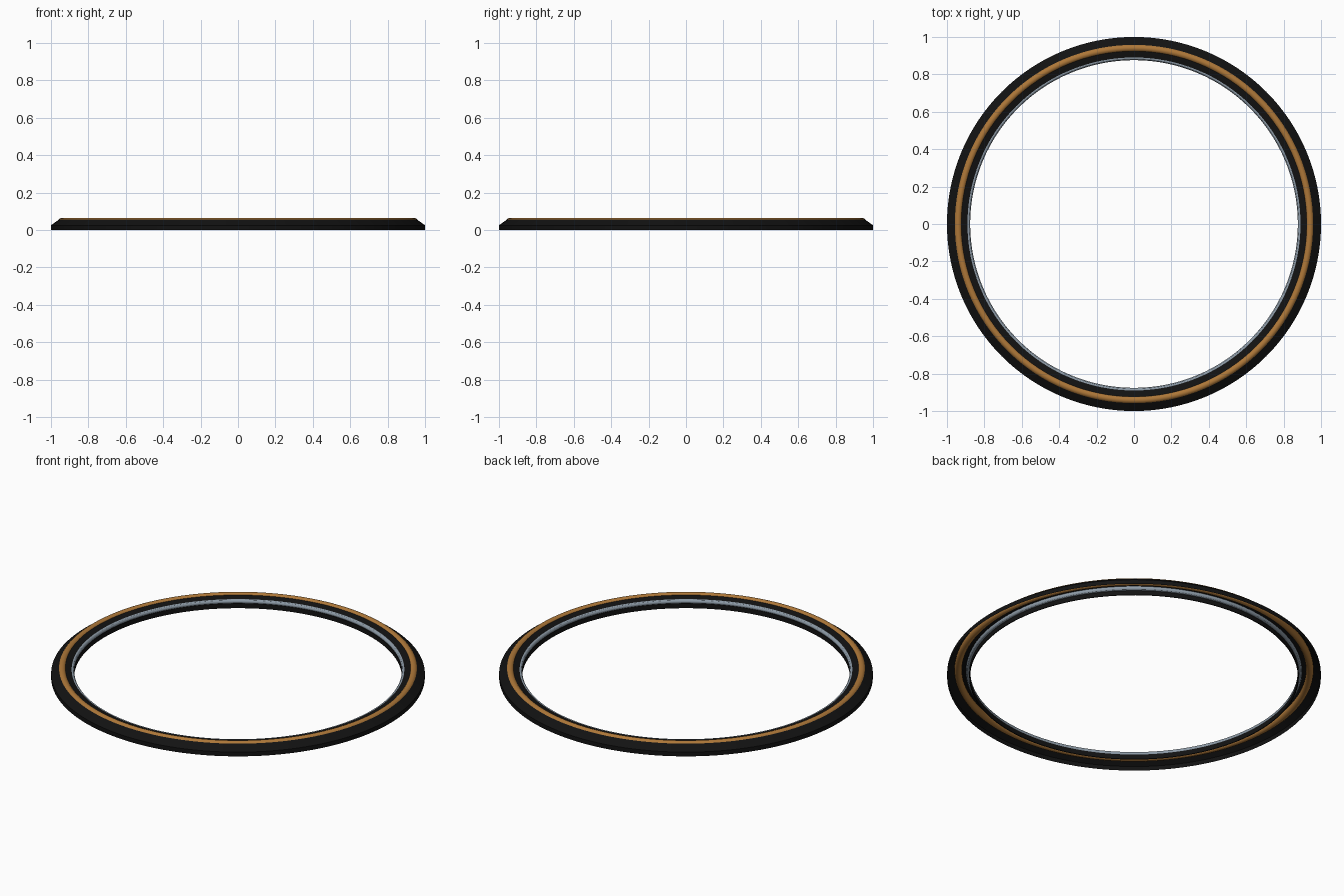
import bpy, bmesh, math

if "Cube" in bpy.data.objects:
    bpy.data.objects.remove(bpy.data.objects["Cube"])

SEGMENTS = 128


def material(name, rgb):
    m = bpy.data.materials.new(name)
    m.diffuse_color = (*rgb, 1.0)
    m.use_nodes = True
    m.node_tree.nodes["Principled BSDF"].inputs["Base Color"].default_value = m.diffuse_color
    return m


BLACK = material("black rubber", (0.006, 0.006, 0.006))
TAN = material("tan tread", (0.42, 0.185, 0.04))
STEEL = material("grey steel", (0.27, 0.33, 0.39))


def lathe(name, profile, mat, closed=False):
    """Revolve an (r, z) profile around the vertical axis."""
    bm = bmesh.new()
    rings = []
    for i in range(SEGMENTS):
        a = 2 * math.pi * i / SEGMENTS
        rings.append([bm.verts.new((r * math.cos(a), r * math.sin(a), z)) for r, z in profile])
    n = len(profile)
    for i in range(SEGMENTS):
        a, b = rings[i], rings[(i + 1) % SEGMENTS]
        for j in range(n if closed else n - 1):
            k = (j + 1) % n
            bm.faces.new((a[j], b[j], b[k], a[k]))
    if closed:
        bmesh.ops.recalc_face_normals(bm, faces=bm.faces)
    mesh = bpy.data.meshes.new(name)
    bm.to_mesh(mesh)
    bm.free()
    mesh.materials.append(mat)
    obj = bpy.data.objects.new(name, mesh)
    bpy.context.collection.objects.link(obj)
    bpy.context.view_layer.objects.active = obj
    obj.select_set(True)
    bpy.ops.object.shade_smooth_by_angle(angle=math.radians(30))
    obj.select_set(False)
    return obj


def circle(r, z, radius, sides):
    return [(r + radius * math.cos(2 * math.pi * i / sides),
             z + radius * math.sin(2 * math.pi * i / sides)) for i in range(sides)]


# Outer wall: short upright edge, then a bevel up to the tan bead
lathe("outer_wall", [(1.0, 0.0), (1.0, 0.025), (0.957, 0.056)], BLACK)

# Rounded tan bead running round the top
lathe("tan_bead", circle(0.941, 0.045, 0.02, 20), TAN, closed=True)

# Black shoulder between the bead and the steel ring
lathe("inner_shoulder", [(0.925, 0.056), (0.889, 0.047)], BLACK)

# Thin steel ring on the inside
lathe("steel_ring", circle(0.888, 0.036, 0.012, 12), STEEL, closed=True)

# Black skirt below the steel ring
lathe("inner_skirt", [(0.882, 0.028), (0.877, 0.028), (0.877, 0.0), (0.882, 0.0)], BLACK, closed=True)
